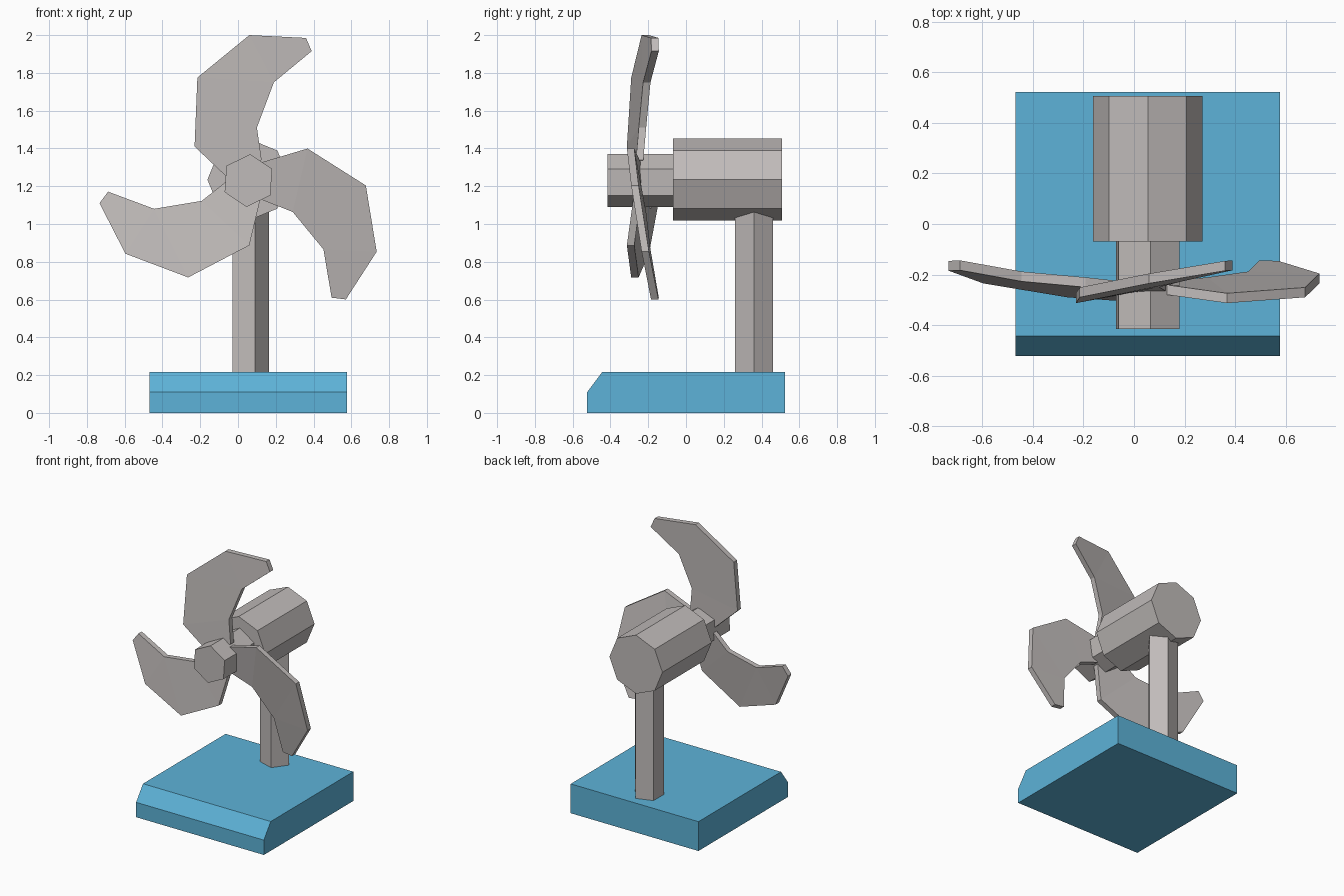
import bpy, bmesh, math
from mathutils import Vector, Matrix

if "Cube" in bpy.data.objects:
    bpy.data.objects.remove(bpy.data.objects["Cube"])


def material(name, rgb):
    m = bpy.data.materials.new(name)
    m.diffuse_color = (*rgb, 1)
    m.use_nodes = True
    m.node_tree.nodes["Principled BSDF"].inputs["Base Color"].default_value = m.diffuse_color
    return m


GREY = material("warm grey", (0.53, 0.50, 0.49))
BLUE = material("sky blue", (0.11, 0.45, 0.69))


def loft(name, first, second, mat, caps=None):
    """Solid between two matching outlines; caps optionally split the end faces."""
    n = len(first)
    bm = bmesh.new()
    a = [bm.verts.new(p) for p in first]
    b = [bm.verts.new(p) for p in second]
    for cap in caps or [range(n)]:
        bm.faces.new([a[i] for i in cap])
        bm.faces.new([b[i] for i in reversed(cap)])
    for i in range(n):
        j = (i + 1) % n
        bm.faces.new((a[j], a[i], b[i], b[j]))
    bmesh.ops.recalc_face_normals(bm, faces=bm.faces)
    mesh = bpy.data.meshes.new(name)
    bm.to_mesh(mesh)
    bm.free()
    mesh.materials.append(mat)
    obj = bpy.data.objects.new(name, mesh)
    bpy.context.collection.objects.link(obj)
    return obj


def ngon(cx, cy, r, sides, start):
    return [(cx + r * math.cos(math.radians(start + 360 * i / sides)),
             cy + r * math.sin(math.radians(start + 360 * i / sides))) for i in range(sides)]


def along_y(name, outline, y0, y1):
    return loft(name, [(x, y0, z) for x, z in outline], [(x, y1, z) for x, z in outline], GREY)


# Base block with a chamfered front edge
side = [(-0.523, 0), (0.523, 0), (0.523, 0.217), (-0.443, 0.217), (-0.523, 0.11)]
loft("base", [(-0.468, y, z) for y, z in side], [(0.578, y, z) for y, z in side], BLUE)

# Five-sided post, running up into the motor
post = ngon(0.057, 0.36, 0.107, 5, 0)
loft("post", [(x, y, 0.2) for x, y in post], [(x, y, 1.1) for x, y in post], GREY)

# Eight-sided motor housing and six-sided hub
along_y("motor", ngon(0.055, 1.235, 0.217, 8, 90), -0.07, 0.507)
along_y("hub", ngon(0.055, 1.23, 0.14, 6, 86), -0.415, -0.05)

# Curved, twisted blade: x, front y, z around the outline, repeated three times
blade = [(-0.05, -0.28, 1.24), (-0.23, -0.313, 1.41), (-0.215, -0.29, 1.775),
         (0.06, -0.235, 2.0), (0.36, -0.185, 1.985), (0.39, -0.183, 1.915),
         (0.19, -0.227, 1.75), (0.10, -0.25, 1.51), (0.125, -0.265, 1.34)]
strips = [(0, 1, 7, 8), (1, 2, 6, 7), (2, 3, 6), (3, 4, 5, 6)]
centre = Vector((0.066, 0, 1.232))
for k in range(3):
    turn = Matrix.Rotation(math.radians(120 * k), 3, 'Y')
    front = [turn @ (Vector(p) - centre) + centre for p in blade]
    back = [p + Vector((0, 0.039, 0)) for p in front]
    loft(f"blade_{k + 1}", front, back, GREY, strips)
